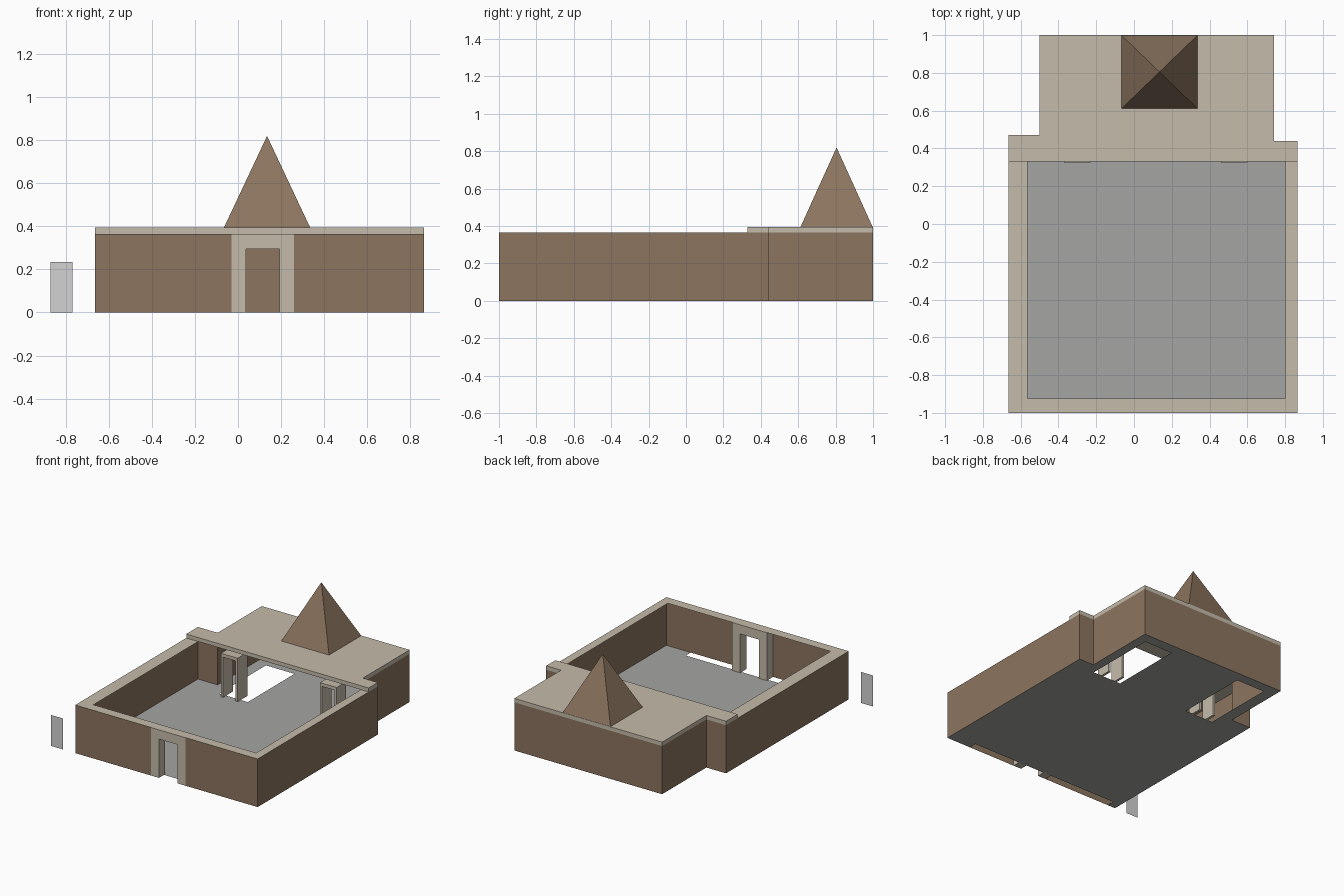
import bpy, bmesh

if "Cube" in bpy.data.objects:
    bpy.data.objects.remove(bpy.data.objects["Cube"])


def material(name, rgb):
    m = bpy.data.materials.new(name)
    m.diffuse_color = (*rgb, 1)
    m.use_nodes = True
    m.node_tree.nodes["Principled BSDF"].inputs["Base Color"].default_value = m.diffuse_color
    return m


BROWN = material("brown brick", (0.263, 0.178, 0.115))
TAN = material("tan stone", (0.558, 0.497, 0.402))
GREY = material("grey floor", (0.376, 0.376, 0.370))
PALE = material("pale grey", (0.65, 0.65, 0.65))


def finish(bm, name, mat):
    me = bpy.data.meshes.new(name)
    bm.to_mesh(me)
    bm.free()
    me.materials.append(mat)
    ob = bpy.data.objects.new(name, me)
    bpy.context.collection.objects.link(ob)
    return ob


def add_box(bm, x0, x1, y0, y1, z0, z1):
    vs = bmesh.ops.create_cube(bm, size=1)["verts"]
    for v in vs:
        v.co.x = x1 if v.co.x > 0 else x0
        v.co.y = y1 if v.co.y > 0 else y0
        v.co.z = z1 if v.co.z > 0 else z0


def sheet(name, mat, xs, ys, z, keep):
    """Flat sheet made of the grid cells whose centre passes the keep rule."""
    bm = bmesh.new()
    for x0, x1 in zip(xs, xs[1:]):
        for y0, y1 in zip(ys, ys[1:]):
            if keep((x0 + x1) / 2, (y0 + y1) / 2):
                bm.faces.new([bm.verts.new((x, y, z)) for x, y in
                              ((x0, y0), (x1, y0), (x1, y1), (x0, y1))])
    bmesh.ops.remove_doubles(bm, verts=bm.verts, dist=0.0005)
    return finish(bm, name, mat)


def frame(name, x0, x1, y0, y1, top, jamb, lintel):
    """Doorway: two jambs and a lintel."""
    bm = bmesh.new()
    add_box(bm, x0, x0 + jamb, y0, y1, 0, top)
    add_box(bm, x1 - jamb, x1, y0, y1, 0, top)
    add_box(bm, x0 + jamb, x1 - jamb, y0, y1, top - lintel, top)
    return finish(bm, name, TAN)


WALL, ROOF = 0.365, 0.395
L, R = -0.665, 0.865          # courtyard sides
BL, BR = -0.50, 0.74          # rear block sides
NL, NR = 0.47, 0.44           # where the plan steps in
PORTAL = (-0.03, 0.26)

# Thin outer walls, open at the portal
plan = [(PORTAL[1], -1), (R, -1), (R, NR), (BR, NR), (BR, 1),
        (BL, 1), (BL, NL), (L, NL), (L, -1), (PORTAL[0], -1)]
bm = bmesh.new()
low = [bm.verts.new((x, y, 0)) for x, y in plan]
high = [bm.verts.new((x, y, WALL)) for x, y in plan]
for i in range(len(plan) - 1):
    bm.faces.new((low[i], low[i + 1], high[i + 1], high[i]))
finish(bm, "outer_walls", BROWN)

# Floor with two stair wells and a slit along the front wall
wells = [(-0.41, -0.17), (0.43, 0.67)]


def is_floor(x, y):
    if (y > NL and x < BL) or (y > NR and x > BR):
        return False
    if y < -0.94 and -0.60 < x < 0.66:
        return False
    return not any(a < x < b and 0.36 < y < 0.92 for a, b in wells)


sheet("floor", GREY, [L, -0.60, BL, -0.41, -0.17, 0.43, 0.66, 0.67, BR, R],
      [-1, -0.94, 0.36, NR, NL, 0.92, 1], 0, is_floor)

# Flat rim round the courtyard
sheet("wall_rim", TAN, [L, -0.565, 0.80, R], [-1, -0.925, 0.33], WALL,
      lambda x, y: not (-0.565 < x < 0.80 and y > -0.925))

# Roof slab over the rear block
bm = bmesh.new()
outline = [(L, 0.33), (R, 0.33), (R, NR), (BR, NR), (BR, 1), (BL, 1), (BL, NL), (L, NL)]
base = bm.faces.new([bm.verts.new((x, y, WALL)) for x, y in outline])
ext = bmesh.ops.extrude_face_region(bm, geom=[base], use_keep_orig=True)["geom"]
for v in ext:
    if isinstance(v, bmesh.types.BMVert):
        v.co.z = ROOF
bmesh.ops.recalc_face_normals(bm, faces=bm.faces)
finish(bm, "roof_slab", TAN)

# Pyramid on the roof
bm = bmesh.new()
tip = bm.verts.new((0.135, 0.805, 0.82))
foot = [bm.verts.new((x, y, ROOF)) for x, y in
        ((-0.065, 0.612), (0.335, 0.612), (0.335, 0.998), (-0.065, 0.998))]
for i in range(4):
    bm.faces.new((foot[i], foot[(i + 1) % 4], tip))
finish(bm, "roof_pyramid", BROWN)

# Front portal and the two inner doorways
frame("front_portal", *PORTAL, -1, -0.925, WALL - 0.001, 0.067, 0.07)
for side, cx in (("left", -0.30), ("right", 0.53)):
    frame(side + "_inner_doorway", cx - 0.07, cx + 0.07, 0.325, 0.44, 0.33, 0.018, 0.025)

# Loose door panel standing beside the building
bm = bmesh.new()
bm.faces.new([bm.verts.new((x, -1, z)) for x, z in
              ((-0.87, 0), (-0.77, 0), (-0.77, 0.235), (-0.87, 0.235))])
finish(bm, "door_panel", PALE)
